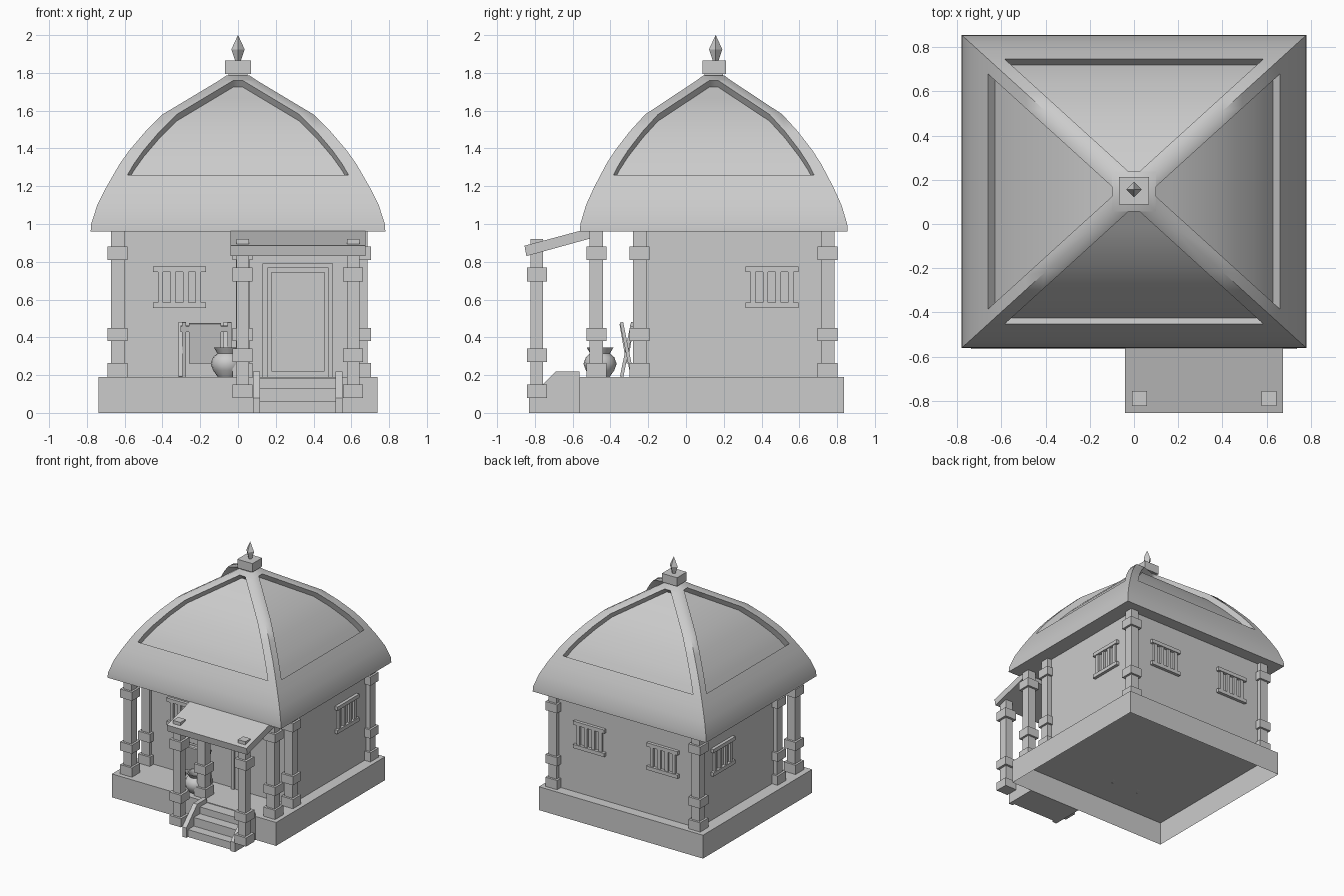
import bpy, bmesh, math
from mathutils import Matrix

if "Cube" in bpy.data.objects:
    bpy.data.objects.remove(bpy.data.objects["Cube"])

CY = 0.147  # centre of the hut in y


def finish(name, bm, smooth=None):
    bmesh.ops.remove_doubles(bm, verts=bm.verts, dist=1e-5)
    bmesh.ops.recalc_face_normals(bm, faces=bm.faces)
    me = bpy.data.meshes.new(name)
    bm.to_mesh(me)
    bm.free()
    ob = bpy.data.objects.new(name, me)
    bpy.context.collection.objects.link(ob)
    if smooth:
        bpy.ops.object.select_all(action='DESELECT')
        ob.select_set(True)
        bpy.context.view_layer.objects.active = ob
        bpy.ops.object.shade_smooth_by_angle(angle=math.radians(smooth))
    return ob


def add_box(bm, x0, x1, y0, y1, z0, z1, mat=Matrix()):
    m = Matrix.Translation(((x0 + x1) / 2, (y0 + y1) / 2, (z0 + z1) / 2)) @ \
        Matrix.Diagonal((x1 - x0, y1 - y0, z1 - z0, 1))
    return bmesh.ops.create_cube(bm, size=1, matrix=mat @ m)['verts']


def boxes(name, dims):
    bm = bmesh.new()
    for d in dims:
        add_box(bm, *d)
    return finish(name, bm)


def side_profile(name, pts, x0, x1):
    bm = bmesh.new()
    f = bm.faces.new([bm.verts.new((x0, y, z)) for y, z in pts])
    ext = bmesh.ops.extrude_face_region(bm, geom=[f])['geom']
    bmesh.ops.translate(bm, vec=(x1 - x0, 0, 0),
                        verts=[v for v in ext if isinstance(v, bmesh.types.BMVert)])
    bm.faces.new([bm.verts.new((x0, y, z)) for y, z in pts]) if not f.is_valid else None
    return finish(name, bm)


def lathe(name, pts, n, loc, smooth=None):
    bm = bmesh.new()
    rings = [[bm.verts.new((loc[0] + r * math.cos(2 * math.pi * i / n),
                            loc[1] + r * math.sin(2 * math.pi * i / n), z))
              for i in range(n)] for r, z in pts]
    for a, b in zip(rings, rings[1:]):
        for i in range(n):
            bm.faces.new((a[i], a[(i + 1) % n], b[(i + 1) % n], b[i]))
    bm.faces.new(rings[0])
    return finish(name, bm, smooth)


# Plinth, open underneath
bm = bmesh.new()
add_box(bm, -0.738, 0.738, -0.565, 0.836, 0, 0.19)
bm.normal_update()
bmesh.ops.delete(bm, geom=[f for f in bm.faces if f.normal.z < -0.9], context='FACES')
finish("plinth", bm)

# Room walls
boxes("walls", [(-0.64, 0.65, -0.25, 0.755, 0.19, 1.0)])


# Square columns with three collars
def column(name, x, y, z0, z1, collars, s=0.036, c=0.053):
    boxes(name, [(x - s, x + s, y - s, y + s, z0, z1)] +
          [(x - c, x + c, y - c, y + c, a, b) for a, b in collars])


tall = [(0.19, 0.265), (0.38, 0.45), (0.81, 0.88)]
for i, (x, y) in enumerate([(-0.637, -0.475), (0.025, -0.475), (0.65, -0.475),
                            (-0.637, -0.245), (0.65, -0.245),
                            (-0.637, 0.75), (0.65, 0.75)]):
    column(f"column_{i}", x, y, 0.19, 0.99, tall)
low = [(0.08, 0.15), (0.27, 0.34), (0.695, 0.77)]
for i, x in enumerate((0.025, 0.61)):
    column(f"awning_post_{i}", x, -0.79, 0.08, 0.92, low, 0.034)

# Awning slab over the steps
side_profile("awning", [(-0.855, 0.885), (-0.845, 0.83), (-0.5, 0.925), (-0.5, 0.98)],
             -0.04, 0.675)

# Steps and cheek walls
boxes("steps", [(0.11, 0.52, -0.81, -0.565, 0, 0.06),
                (0.11, 0.52, -0.735, -0.565, 0.06, 0.13),
                (0.11, 0.52, -0.655, -0.565, 0.13, 0.185)])
for n, x in (("left", 0.08), ("right", 0.515)):
    side_profile("cheek_" + n, [(-0.83, 0), (-0.565, 0), (-0.565, 0.22), (-0.69, 0.22),
                                (-0.83, 0.08)], x, x + 0.037)

# Door with frame and raised panel
boxes("door", [(0.13, 0.155, -0.275, -0.245, 0.19, 0.79), (0.478, 0.503, -0.275, -0.245, 0.19, 0.79),
               (0.155, 0.478, -0.275, -0.245, 0.768, 0.79),
               (0.155, 0.478, -0.26, -0.245, 0.19, 0.768),
               (0.178, 0.458, -0.268, -0.245, 0.22, 0.745)])


# Barred windows
def window(name, x, y, ang):
    m = Matrix.Translation((x, y, 0.665)) @ Matrix.Rotation(ang, 4, 'Z')
    bm = bmesh.new()
    for z in (-0.095, 0.095):
        add_box(bm, -0.14, 0.14, -0.025, 0.01, z - 0.015, z + 0.015, m)
    for bx in (-0.1, -0.034, 0.034, 0.1):
        add_box(bm, bx - 0.014, bx + 0.014, -0.018, 0.01, -0.085, 0.085, m)
    finish(name, bm)


for n, x, y, a in (("front", -0.31, -0.25, 0), ("right", 0.65, 0.455, 90), ("left", -0.64, 0.455, -90),
                   ("back_a", -0.33, 0.755, 180), ("back_b", 0.33, 0.755, 180)):
    window("window_" + n, x, y, math.radians(a))

# Domed roof: solid eave band, four corner ridges, sunken panels
K = 0.908
eave = [(0.96, 0.78), (1.0, 0.778), (1.1, 0.745), (1.19, 0.70), (1.26, 0.66)]
upper = [(1.26, 0.66), (1.32, 0.625), (1.39, 0.575), (1.49, 0.49), (1.58, 0.40), (1.7, 0.2), (1.76, 0.1)]
W, DH, DZ = 0.075, 0.03, 0.035
bm = bmesh.new()


def quad(pts, turn):
    for_side = []
    for a, b, z in pts:
        for _ in range(turn):
            a, b = -b, a
        for_side.append(bm.verts.new((a, b * K + CY, z)))
    bm.faces.new(for_side)


for t in range(4):
    for (z0, h0), (z1, h1) in zip(eave, eave[1:]):
        quad([(-h0, -h0, z0), (h0, -h0, z0), (h1, -h1, z1), (-h1, -h1, z1)], t)
    for (z0, h0), (z1, h1) in zip(upper, upper[1:]):
        w0, w1 = h0 - W, h1 - W
        i0, i1, k0, k1 = h0 - DH, h1 - DH, z0 - DZ, z1 - DZ
        for s in (-1, 1):
            quad([(s * w0, -h0, z0), (s * h0, -h0, z0), (s * h1, -h1, z1), (s * w1, -h1, z1)], t)
            quad([(s * w0, -h0, z0), (s * w1, -h1, z1), (s * w1, -i1, k1), (s * w0, -i0, k0)], t)
        quad([(-w0, -i0, k0), (w0, -i0, k0), (w1, -i1, k1), (-w1, -i1, k1)], t)
    for z, h in (upper[0], upper[-1]):
        w = h - W
        quad([(-w, -h, z), (w, -h, z), (w, -h + DH, z - DZ), (-w, -h + DH, z - DZ)], t)
    quad([(-0.1, -0.1, 1.76), (0.1, -0.1, 1.76), (0.06, -0.06, 1.787), (-0.06, -0.06, 1.787)], t)
for z, h in ((0.96, 0.78), (1.787, 0.06)):
    quad([(-h, -h, z), (h, -h, z), (h, h, z), (-h, h, z)], 0)
finish("roof", bm, 60)

# Finial block and spike
boxes("finial_block", [(-0.068, 0.068, CY + 0.003 - 0.062, CY + 0.003 + 0.062, 1.795, 1.865),
                       (-0.05, 0.05, CY - 0.05, CY + 0.05, 1.77, 1.8)])
lathe("finial_spike", [(0.014, 1.86), (0.035, 1.925), (0.0005, 2.0)], 4, (0, CY + 0.01))

# Clay pot
lathe("pot", [(0.05, 0.19), (0.075, 0.225), (0.088, 0.26), (0.075, 0.295), (0.052, 0.315),
              (0.07, 0.345), (0.058, 0.345), (0.042, 0.315), (0.06, 0.27), (0.001, 0.22)],
      16, (-0.057, -0.455), 50)

# Folded stool with crossed legs and slung cloth
bm = bmesh.new()
for s in (-1, 1):
    for x in (-0.295, -0.055):
        xx = x + s * 0.01
        m = Matrix.Translation((xx, -0.312, 0.333)) @ Matrix.Rotation(s * 0.2, 4, 'X')
        add_box(bm, -0.011, 0.011, -0.009, 0.009, -0.145, 0.15, m)
    m = Matrix.Translation((-0.175, -0.312, 0.333)) @ Matrix.Rotation(s * 0.2, 4, 'X')
    add_box(bm, -0.13, 0.13, -0.009, 0.009, 0.1, 0.13, m)
finish("stool_frame", bm)
side_profile("stool_cloth", [(-0.352, 0.47), (-0.342, 0.475), (-0.312, 0.275), (-0.285, 0.475),
                             (-0.275, 0.47), (-0.308, 0.262), (-0.316, 0.262)], -0.26, -0.09)
